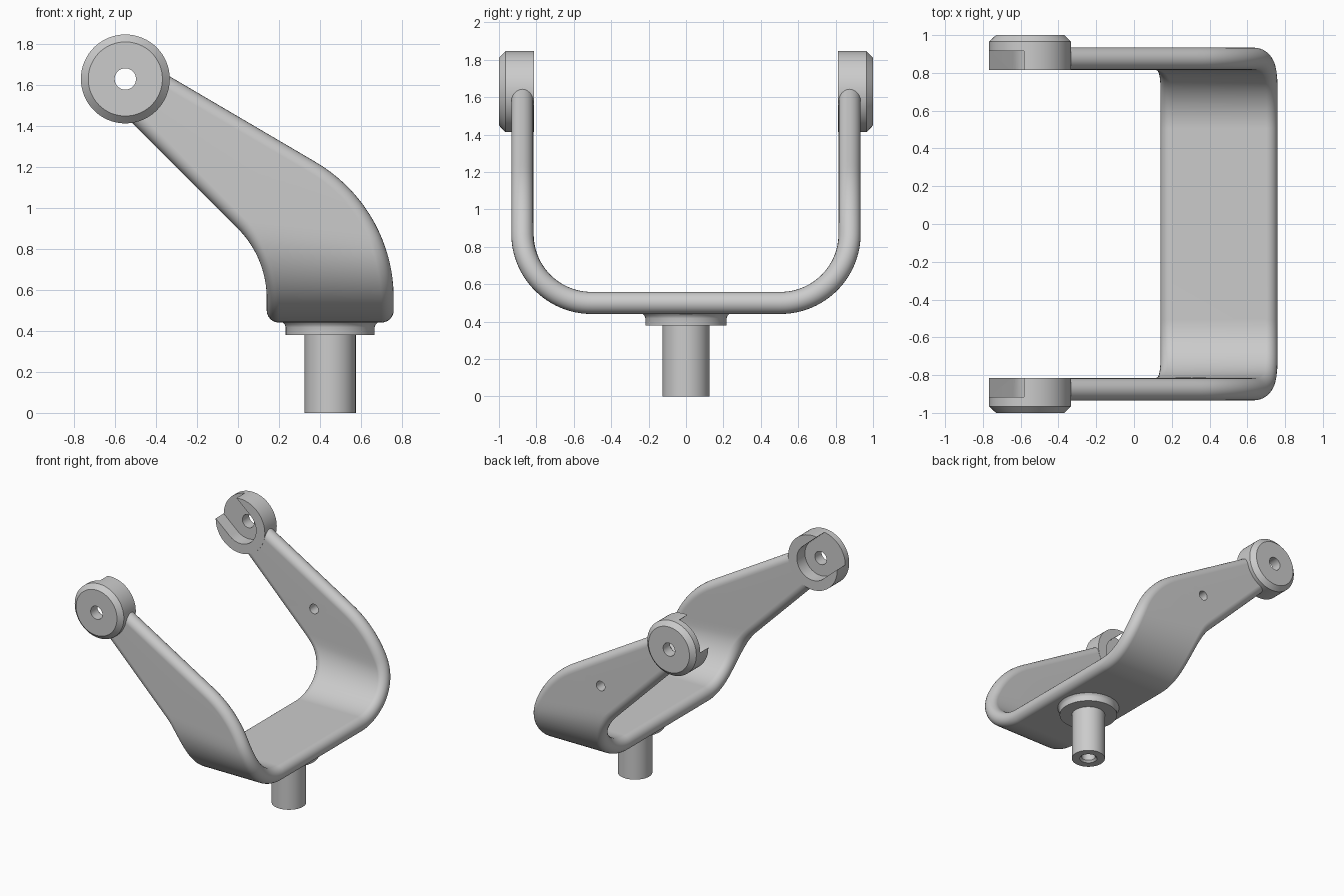
import bpy, bmesh, math
from mathutils import Vector

if "Cube" in bpy.data.objects:
    bpy.data.objects.remove(bpy.data.objects["Cube"])

grey = bpy.data.materials.new("satin_grey")
grey.diffuse_color = (0.6, 0.6, 0.6, 1)
grey.use_nodes = True
grey.node_tree.nodes["Principled BSDF"].inputs["Base Color"].default_value = grey.diffuse_color


def make(name, verts, faces):
    bm = bmesh.new()
    vs = [bm.verts.new(v) for v in verts]
    for f in faces:
        bm.faces.new([vs[i] for i in f])
    bmesh.ops.remove_doubles(bm, verts=bm.verts, dist=1e-5)
    bmesh.ops.recalc_face_normals(bm, faces=bm.faces)
    me = bpy.data.meshes.new(name)
    bm.to_mesh(me)
    bm.free()
    ob = bpy.data.objects.new(name, me)
    bpy.context.collection.objects.link(ob)
    me.materials.append(grey)
    return ob


def activate(ob):
    bpy.ops.object.select_all(action='DESELECT')
    ob.select_set(True)
    bpy.context.view_layer.objects.active = ob


def smooth(ob):
    activate(ob)
    bpy.ops.object.shade_smooth_by_angle(angle=math.radians(32))


def cut(ob, cutter):
    cutter.hide_render = True
    m = ob.modifiers.new("cut", 'BOOLEAN')
    m.operation, m.solver, m.object = 'DIFFERENCE', 'EXACT', cutter
    activate(ob)
    bpy.ops.object.modifier_apply(modifier=m.name)
    bpy.data.objects.remove(cutter)


def revolve(name, profile, place, n=64, closed=True):
    """Spin (radius, height) points; place maps (u, v, h) to the world."""
    k = len(profile)
    verts = [place(r * math.cos(2 * math.pi * i / n), r * math.sin(2 * math.pi * i / n), h)
             for i in range(n) for r, h in profile]
    faces = []
    for i in range(n):
        a, b = i * k, ((i + 1) % n) * k
        for j in range(k if closed else k - 1):
            j2 = (j + 1) % k
            q = [a + j, b + j, b + j2, a + j2]
            if profile[j][0] == 0:
                q = [a + j, b + j2, a + j2]
            elif profile[j2][0] == 0:
                q = [a + j, b + j, a + j2]
            faces.append(q)
    return make(name, verts, faces)


def prism(name, outline, y0, y1):
    n = len(outline)
    verts = [(x, y, z) for y in (y0, y1) for x, z in outline]
    faces = [list(range(n)), list(range(n, 2 * n))]
    faces += [[i, (i + 1) % n, n + (i + 1) % n, n + i] for i in range(n)]
    return make(name, verts, faces)


# --- Fork: a flat sheet with tapered outline, bent into a U ---
Y_FLAT, BEND, Z0, R = 0.505, 0.37, 0.50, 0.059
ARC = BEND * math.pi / 2


def bend(x, s, off):
    if s < Y_FLAT:
        return Vector((x, s, Z0 - off))
    if s < Y_FLAT + ARC:
        a, r = (s - Y_FLAT) / BEND, BEND + off
        return Vector((x, Y_FLAT + r * math.sin(a), Z0 + BEND - r * math.cos(a)))
    return Vector((x, Y_FLAT + BEND + off, Z0 + BEND + s - Y_FLAT - ARC))


def height(s):
    return bend(0, s, 0).z


def edge(z, x0, radius, ang, zc=0.56):
    """Side outline: vertical, then an arc, then a straight slope."""
    if z < zc:
        return x0
    end = zc + radius * math.sin(ang)
    if z < end:
        return x0 - radius + math.sqrt(radius ** 2 - (z - zc) ** 2)
    return x0 - radius * (1 - math.cos(ang)) - (z - end) * math.tan(ang)


def right_edge(s):
    return edge(height(s), 0.76, 0.77, math.radians(59.6))


def left_edge(s):
    return edge(height(s), 0.14, 0.48, math.radians(45))


def rim(fn, s, side, c, o):
    d = (fn(s + 0.002) - fn(s - 0.002)) / 0.004 if s > 0.01 else 0
    l = math.hypot(1, d)
    nx, ns = side / l, -side * d / l
    return bend(fn(s) + nx * R * (c - 1), s + ns * R * (c - 1), R * o)


S1 = Y_FLAT + ARC
pairs = [(0, 0), (0.25, 0.25)]
pairs += [(Y_FLAT + ARC * i / 24,) * 2 for i in range(25)]
pairs += [(S1 + 0.55 * i / 28, S1 + 0.78 * i / 28) for i in range(1, 29)]
STEPS = 12
phis = [math.pi * (i / STEPS - 0.5) for i in range(STEPS + 1)]
rings = []
for sl, sr in pairs:
    ring = [rim(right_edge, sr, 1, math.cos(p), math.sin(p)) for p in phis]
    ring += [rim(left_edge, sl, -1, math.cos(p), math.sin(p)) for p in reversed(phis)]
    rings.append(ring)
mirrored = [[Vector((v.x, -v.y, v.z)) for v in r] for r in reversed(rings[1:])]
rings = mirrored + rings
k = len(rings[0])
faces = [[i * k + j, i * k + (j + 1) % k, (i + 1) * k + (j + 1) % k, (i + 1) * k + j]
         for i in range(len(rings) - 1) for j in range(k)]
faces += [list(range(k)), list(range((len(rings) - 1) * k, len(rings) * k))]
fork = make("fork", [v for r in rings for v in r], faces)

# small hole through the back arm only
hole = [(0.10 + 0.038 * math.cos(t * math.pi / 16), 1.14 + 0.038 * math.sin(t * math.pi / 16))
        for t in range(32)]
cut(fork, prism("hole_cutter", hole, 0.7, 1.1))
smooth(fork)
wn = fork.modifiers.new("weighted_normals", 'WEIGHTED_NORMAL')
wn.keep_sharp = True

# --- Pivot discs with slot opening along the arm direction ---
CX, CZ = -0.55, 1.63
disc_profile = [(0.052, 0.814), (0.217, 0.814), (0.217, 0.965), (0.181, 1.0), (0.052, 1.0)]
A, W = math.radians(139), 0.14
local = [(0.35, -W), (0.35, W)]
local += [(W * math.cos(math.pi * (0.5 + i / 24)), W * math.sin(math.pi * (0.5 + i / 24)))
          for i in range(25)]
slot = [(CX + u * math.cos(A) - v * math.sin(A), CZ + u * math.sin(A) + v * math.cos(A))
        for u, v in local]
for side, label in ((1, "back"), (-1, "front")):
    disc = revolve(label + "_pivot_disc", disc_profile,
                   lambda u, v, h: (CX + u, side * h, CZ + v))
    cut(disc, prism("slot_cutter", slot, side * 0.7, side * 0.915))
    smooth(disc)

# --- Mounting post with flange and blind hole ---
post_profile = [(0, 0.25), (0.052, 0.25), (0.052, 0.015), (0.066, 0), (0.125, 0), (0.125, 0.38),
                (0.217, 0.38), (0.217, 0.418), (0.221, 0.43), (0.232, 0.441), (0.2, 0.46), (0, 0.46)]
post = revolve("mounting_post", post_profile, lambda u, v, h: (0.45 + u, v, h), closed=False)
smooth(post)
